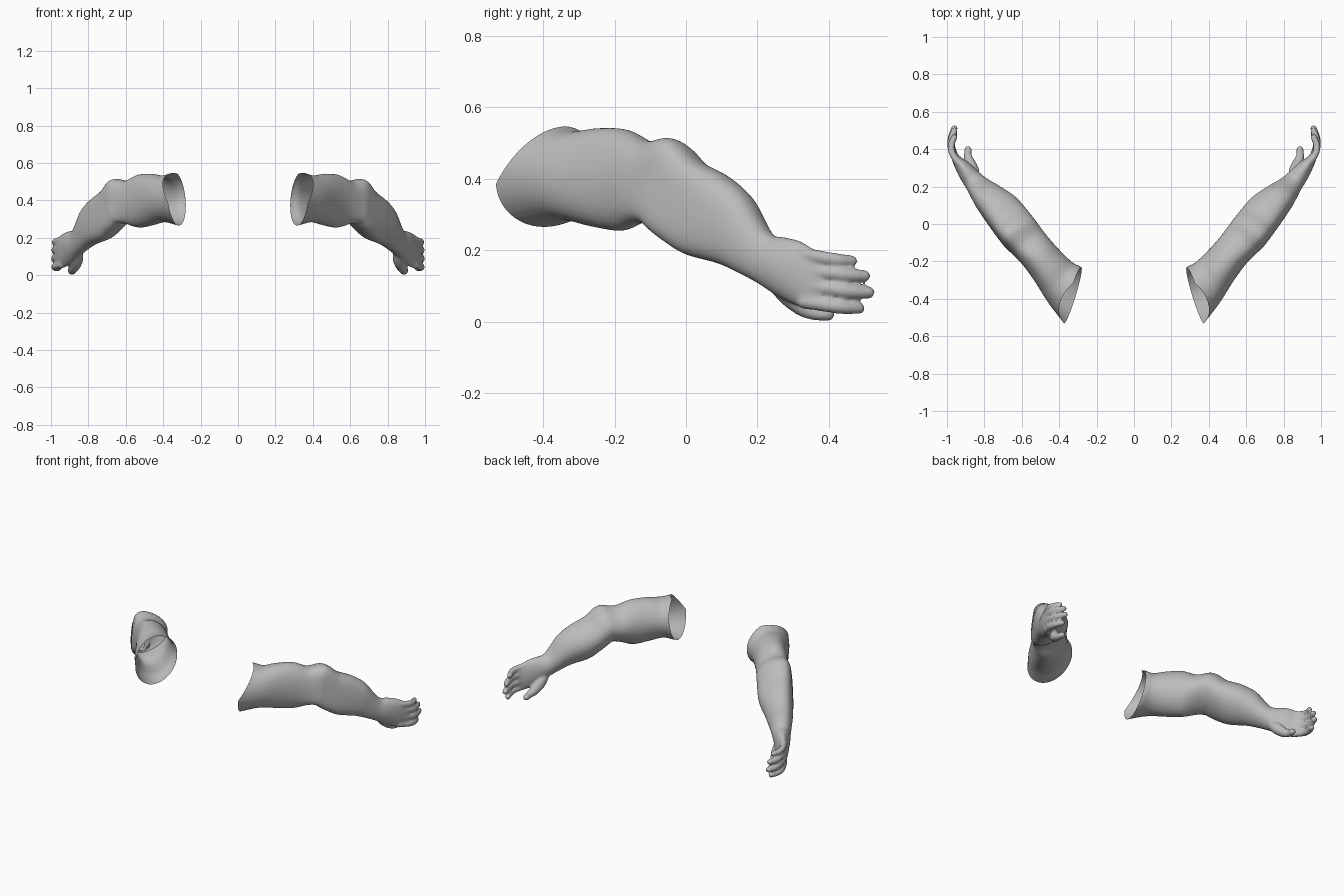
import bpy, bmesh, math
from mathutils import Vector, Matrix

cube = bpy.data.objects.get("Cube")
if cube:
    bpy.data.objects.remove(cube)

skin = bpy.data.materials.new("plain_grey")
skin.use_nodes = True
grey = (0.5, 0.5, 0.5, 1)
skin.diffuse_color = grey
skin.node_tree.nodes["Principled BSDF"].inputs["Base Color"].default_value = grey

ALONG = Vector((0.63, 0.776, 0))     # shoulder to wrist, seen from above
ACROSS = Vector((0.776, -0.63, 0))   # towards the outer side of the arm
UP = Vector((0, 0, 1))


def place(u, n, z):
    return ALONG * u + ACROSS * n + UP * z


def smooth_path(rows, steps):
    """Catmull-Rom interpolation of rows of numbers."""
    rows = [Vector(r) for r in rows]
    out = []
    for i in range(len(rows) - 1):
        a, b = rows[max(i - 1, 0)], rows[i]
        c, d = rows[i + 1], rows[min(i + 2, len(rows) - 1)]
        for s in range(steps):
            t = s / steps
            out.append(b + (c - a) * (t / 2)
                       + (a * 2 - b * 5 + c * 4 - d) * (t * t / 2)
                       + (b * 3 - a - c * 3 + d) * (t ** 3 / 2))
    return out + [rows[-1]]


def loft(bm, rows, sides=32):
    """Closed skin over egg-shaped rings, pushed outwards most at the bottom."""
    rings = []
    for tu, tz, bu, bz, outer, inner, skew, egg in smooth_path(rows, 5):
        mid = place((tu + bu) / 2, (outer + inner) / 2, (tz + bz) / 2)
        tall = place((tu - bu) / 2, 0, (tz - bz) / 2)
        wide = place(skew, (outer - inner) / 2, 0)
        ring = []
        for k in range(sides):
            a = 2 * math.pi * k / sides
            c = math.cos(a)
            ring.append(bm.verts.new(mid + tall * c + wide * math.sin(a)
                                     + ACROSS * (egg * (c * c - c * .25))))
        rings.append(ring)
    for r, s in zip(rings, rings[1:]):
        for k in range(sides):
            j = (k + 1) % sides
            bm.faces.new((r[k], r[j], s[j], s[k]))
    bm.faces.new(rings[0][::-1])
    bm.faces.new(rings[-1])


def ball_chain(bm, rows):
    """Chain of balls along a path of x, y, z, radius."""
    for x, y, z, r in smooth_path(rows, 8):
        bmesh.ops.create_icosphere(bm, subdivisions=2, radius=r,
                                   matrix=Matrix.Translation((x, y, z)))


# Rings: top u, top z, bottom u, bottom z, outer, inner, skew, egg
ARM = [
    (-.11, .56, -.16, .26, .634, .358, -.085, 0),
    (-.06, .55, -.10, .266, .626, .364, -.08, 0),
    (.01, .533, -.01, .283, .622, .382, -.04, .01),
    (.10, .542, .09, .266, .606, .392, 0, .02),
    (.20, .538, .19, .254, .60, .40, 0, .02),
    (.29, .506, .26, .272, .604, .40, 0, .035),
    (.37, .515, .31, .276, .609, .397, 0, .05),
    (.415, .498, .34, .256, .609, .396, 0, .052),
    (.47, .452, .38, .23, .609, .396, 0, .05),
    (.56, .412, .455, .188, .606, .40, 0, .04),
    (.64, .357, .565, .162, .598, .428, 0, .025),
    (.70, .277, .64, .133, .585, .453, 0, .015),
    (.735, .243, .70, .105, .576, .465, 0, .008),
    (.78, .236, .75, .075, .57, .472, 0, 0),
    (.83, .226, .81, .05, .558, .48, 0, 0),
    (.87, .209, .86, .034, .545, .495, 0, 0),
    (.915, .192, .913, .034, .526, .495, 0, 0),
]
# Fingers: knuckle height, tip height, tip reach, thickness
FINGERS = [(.189, .17, .465, .019), (.146, .128, .50, .0205),
           (.103, .082, .511, .0215), (.056, .038, .484, .0205)]

bm = bmesh.new()
loft(bm, ARM)
for high, low, reach, r in FINGERS:
    span = reach - .33
    ball_chain(bm, [(.945, .33, high, r), (.974, .33 + span * .4, (high + low) / 2, r),
                    (.976, .33 + span * .7, low + .003, r), (.96, reach, low, r * .85)])
# Thumb with its fleshy base
ball_chain(bm, [(.86, .25, .125, .034), (.863, .285, .083, .036),
                (.876, .325, .045, .03), (.888, .36, .026, .0225),
                (.887, .397, .021, .02)])
bmesh.ops.recalc_face_normals(bm, faces=bm.faces)
mesh = bpy.data.meshes.new("arm_blank")
bm.to_mesh(mesh)
bm.free()

# Merge everything into one soft skin
blank = bpy.data.objects.new("arm_blank", mesh)
bpy.context.collection.objects.link(blank)
remesh = blank.modifiers.new("merge", "REMESH")
remesh.mode = "VOXEL"
remesh.voxel_size = .006
soften = blank.modifiers.new("soften", "SMOOTH")
soften.factor = .5
soften.iterations = 7
graph = bpy.context.evaluated_depsgraph_get()
merged = bpy.data.meshes.new_from_object(blank.evaluated_get(graph))
bpy.data.objects.remove(blank)

# Cut the shoulder open with two slanted planes, then make both sides
CUTS = [(place(-.088, .494, .409), place(-.083, .126, 0), place(.02, 0, .141)),
        (place(-.052, .51, .54), place(-.056, .09, -.06), place(.058, -.015, .08))]
bm = bmesh.new()
bm.from_mesh(merged)
for point, edge_a, edge_b in CUTS:
    slant = edge_a.cross(edge_b)
    if slant.dot(ALONG) > 0:
        slant.negate()
    bmesh.ops.bisect_plane(bm, geom=bm.verts[:] + bm.edges[:] + bm.faces[:],
                           plane_co=point, plane_no=slant, clear_outer=True)
for name, side in (("left_arm", 1), ("right_arm", -1)):
    if side < 0:
        bmesh.ops.scale(bm, vec=(-1, 1, 1), verts=bm.verts)
        bmesh.ops.reverse_faces(bm, faces=bm.faces)
    for f in bm.faces:
        f.smooth = True
        f.material_index = 0
    data = bpy.data.meshes.new(name)
    bm.to_mesh(data)
    data.materials.clear()
    data.materials.append(skin)
    bpy.context.collection.objects.link(bpy.data.objects.new(name, data))
bm.free()
